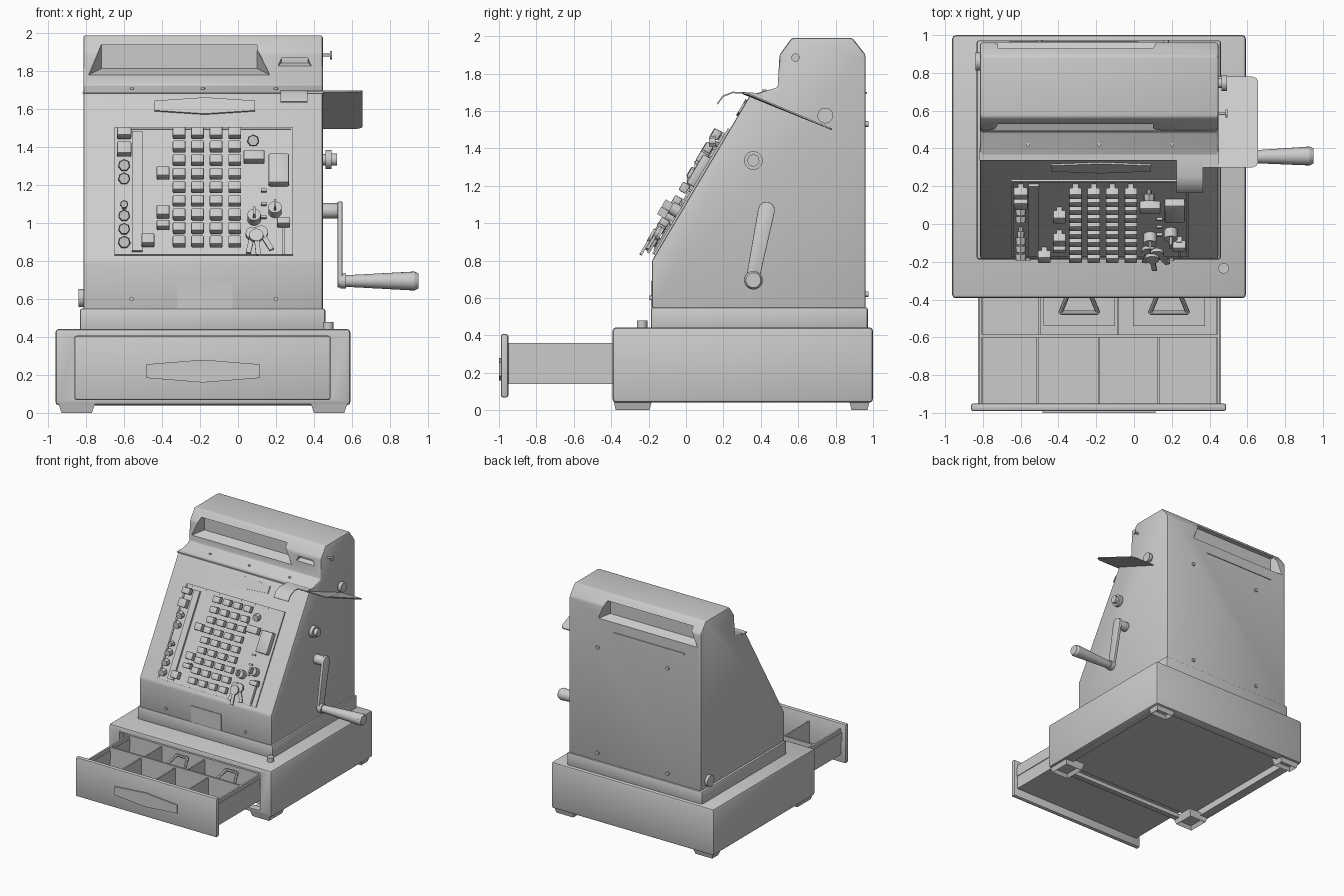
import bpy, bmesh, math
from mathutils import Matrix, Vector

cube = bpy.data.objects.get("Cube")
if cube:
    bpy.data.objects.remove(cube)

grey = bpy.data.materials.new("plain grey")
grey.use_nodes = True
grey.diffuse_color = (0.6, 0.6, 0.6, 1)
grey.node_tree.nodes["Principled BSDF"].inputs["Base Color"].default_value = (0.6, 0.6, 0.6, 1)

SIDE = Matrix(((0, 0, 1), (1, 0, 0), (0, 1, 0))).to_4x4()   # (y, z) profile swept along x
FRONT = Matrix.Rotation(math.pi / 2, 4, 'X')                # (x, z) profile swept to -y
TILT = math.radians(59.4)
MID = -0.185                                                # middle of the cabinet in x
W, E = -0.815, 0.447                                        # cabinet sides


def slant(x, z, w=0):
    """Frame on the sloping front whose origin, lifted by w, appears at height z."""
    z -= w * math.cos(TILT)
    base = Vector((x, -0.18 + (z - 0.8) * 0.591, z))
    rot = Matrix.Rotation(TILT, 4, 'X')
    return Matrix.Translation(base + rot @ Vector((0, 0, w))) @ rot


def box(bm, lo, hi, m=Matrix()):
    lo, hi = Vector(lo), Vector(hi)
    bmesh.ops.create_cube(bm, size=1, matrix=m @ Matrix.Translation((lo + hi) / 2) @ Matrix.Diagonal((*(hi - lo), 1)))


def block(bm, m, sx, sy, sz):
    box(bm, (-sx / 2, -sy / 2, -sz / 2), (sx / 2, sy / 2, sz / 2), m)


def prism(bm, pts, lo, hi, m=Matrix()):
    a = [bm.verts.new(m @ Vector((*p, lo))) for p in pts]
    b = [bm.verts.new(m @ Vector((*p, hi))) for p in pts]
    faces = [bm.faces.new(a[::-1]), bm.faces.new(b)]
    for i in range(len(pts)):
        j = (i + 1) % len(pts)
        faces.append(bm.faces.new((a[i], a[j], b[j], b[i])))
    bmesh.ops.recalc_face_normals(bm, faces=faces)


def rod(bm, p, q, r1, r2=None, n=20):
    p, q = Vector(p), Vector(q)
    m = Matrix.Translation((p + q) / 2) @ (q - p).to_track_quat('Z', 'Y').to_matrix().to_4x4()
    bmesh.ops.create_cone(bm, cap_ends=True, segments=n, radius1=r1, radius2=r1 if r2 is None else r2,
                          depth=(q - p).length, matrix=m)


def window_cutter(near, deep, x0, x1, z0, z1, flare, sill):
    """Recess along y whose sill widens and drops towards the opening."""
    bm = new()
    box(bm, (x0, min(near, deep), z0), (x1, max(near, deep), z1))
    for v in bm.verts:
        if v.co.z < (z0 + z1) / 2 and abs(v.co.y - near) < 0.001:
            v.co.x += flare if v.co.x > (x0 + x1) / 2 else -flare
            v.co.z -= sill
    return bm


def finish(name, bm, bevel=0, cutter=()):
    me = bpy.data.meshes.new(name)
    bm.to_mesh(me)
    ob = bpy.data.objects.new(name, me)
    bpy.context.collection.objects.link(ob)
    if bevel:
        mod = ob.modifiers.new("edge", 'BEVEL')
        mod.width, mod.segments, mod.limit_method = bevel, 2, 'ANGLE'
    helpers = []
    for c in cutter:
        cm = bpy.data.meshes.new("cutter")
        c.to_mesh(cm)
        co = bpy.data.objects.new("cutter", cm)
        co.hide_render = True
        bpy.context.collection.objects.link(co)
        mod = ob.modifiers.new("cut", 'BOOLEAN')
        mod.operation, mod.solver, mod.object = 'DIFFERENCE', 'EXACT', co
        helpers.append(co)
    # bake the modifiers, then smooth all but the sharp edges
    dg = bpy.context.evaluated_depsgraph_get()
    baked = bpy.data.meshes.new_from_object(ob.evaluated_get(dg))
    ob.modifiers.clear()
    for h in helpers:
        bpy.data.objects.remove(h)
    out = bmesh.new()
    out.from_mesh(baked)
    for f in out.faces:
        f.smooth = True
        f.material_index = 0
    for e in out.edges:
        e.smooth = len(e.link_faces) == 2 and e.calc_face_angle(0) < math.radians(38)
    out.to_mesh(baked)
    baked.materials.clear()
    baked.materials.append(grey)
    ob.data = baked


def new():
    return bmesh.new()


# base: shell with a drawer opening and a recessed floor
bm, hollow, mouth = new(), new(), new()
box(bm, (-0.963, -0.393, 0.04), (0.593, 1.0, 0.443))
box(hollow, (-0.87, -0.33, -0.1), (0.5, 0.92, 0.40))
box(mouth, (-0.86, -0.6, 0.075), (0.487, -0.2, 0.40))
finish("base", bm, 0.02, [hollow, mouth])
bm = new()
box(bm, (-0.88, -0.335, 0.1), (0.51, 0.93, 0.125))
finish("base_floor", bm)

# feet: tapered cups
bm = new()
for x in (-0.85, 0.48):
    for y0, y1 in ((-0.39, -0.18), (0.87, 0.985)):
        box(bm, (x - 0.1, y0, 0), (x + 0.1, y1, 0.06))
        for v in bm.verts[-8:]:
            if v.co.z < 0.03:
                v.co.x += 0.02 if v.co.x < x else -0.02
                v.co.y += 0.015 if v.co.y < (y0 + y1) / 2 else -0.015
bm.normal_update()
soles = [f for f in bm.faces if f.normal.z < -0.9]
bmesh.ops.inset_individual(bm, faces=soles, thickness=0.025, depth=0)
bmesh.ops.translate(bm, verts=list({v for f in soles for v in f.verts}), vec=(0, 0, 0.03))
finish("feet", bm)

# plinth and cabinet
bm = new()
box(bm, (-0.833, -0.187, 0.43), (0.46, 0.972, 0.55))
finish("plinth", bm, 0.012)
bm = new()
prism(bm, [(-0.182, 0.54), (-0.182, 0.80), (0.34, 1.68), (0.36, 1.69), (0.49, 1.725), (0.50, 1.90),
           (0.565, 1.99), (0.89, 1.99), (0.96, 1.90), (0.96, 0.54)], W, E, SIDE)
display = (-0.72, 0.10, 1.815, 1.94, 0.07, 0.035)
finish("cabinet", bm, 0.012, [window_cutter(0.49, 0.57, *display), window_cutter(0.97, 0.89, *display),
                              window_cutter(0.49, 0.53, 0.23, 0.37, 1.845, 1.87, 0.02, 0.02)])

# lid seam, lower front panel, back strip and screws
bm = new()
box(bm, (W - 0.004, 0.335, 1.682), (E + 0.004, 0.40, 1.692))
box(bm, (-0.32, -0.187, 0.55), (-0.03, -0.17, 0.69))
box(bm, (-0.66, 0.95, 1.69), (0.02, 0.967, 1.70))
finish("trim_strips", bm)
bm = new()
for x in (-0.56, 0.2):
    rod(bm, (x, -0.195, 0.6), (x, -0.17, 0.6), 0.012, n=12)
for x in (-0.5, 0.17):
    for z in (0.62, 1.53):
        rod(bm, (x, 0.95, z), (x, 0.975, z), 0.015, n=12)
for x in (-0.56, MID, 0.2):
    rod(bm, (x, 0.42, 1.69), (x, 0.42, 1.715), 0.01, n=12)
finish("screws", bm)


def emblem(name, m, half, tall):
    b = new()
    pts = [(-half, -tall * 0.6), (0, -tall), (half, -tall * 0.6), (half, tall * 0.6), (0, tall), (-half, tall * 0.6)]
    prism(b, pts, -0.005, 0.01, m)
    finish(name, b)


emblem("cabinet_plate", slant(-0.175, 1.615), 0.265, 0.05)
emblem("drawer_plate", Matrix.Translation((MID, -0.99, 0.22)) @ FRONT, 0.3, 0.06)

# keyboard bed with a raised rim
m = slant(-0.18, 1.165)
bm = new()
block(bm, m, 0.94, 0.78, 0.012)
for s in (-1, 1):
    block(bm, m @ Matrix.Translation((s * 0.465, 0, 0.006)), 0.012, 0.78, 0.012)
    block(bm, m @ Matrix.Translation((0, s * 0.385, 0.006)), 0.94, 0.012, 0.012)
block(bm, slant(-0.53, 1.165, 0.012), 0.055, 0.73, 0.024)
finish("keyboard_bed", bm)

# amount keys on stems
bm = new()
stems = new()
for x in (-0.31, -0.213, -0.115, -0.017):
    for row in range(9):
        z = 1.475 - row * 0.0715
        block(bm, slant(x, z, 0.05), 0.068, 0.052, 0.045)
        block(stems, slant(x, z, 0.02), 0.03, 0.02, 0.04)
finish("amount_keys", bm, 0.007)

# function keys: (x, z, width, height)
bm = new()
for x, z, sx, sy in ((-0.6, 1.475, 0.075, 0.05), (-0.6, 1.39, 0.075, 0.07), (-0.395, 1.265, 0.068, 0.06),
                     (-0.395, 1.06, 0.068, 0.06), (-0.395, 0.99, 0.068, 0.04), (-0.475, 0.91, 0.068, 0.06),
                     (0.085, 1.35, 0.11, 0.06), (0.24, 1.005, 0.07, 0.04)):
    block(bm, slant(x, z, 0.05), sx, sy, 0.05)
    block(stems, slant(x, z, 0.02), 0.03, 0.02, 0.04)
finish("function_keys", bm, 0.007)
bm = new()
block(bm, slant(0.215, 1.28, 0.03), 0.11, 0.18, 0.05)
finish("total_key", bm, 0.01)

# round buttons, turned to face the clerk
bm = new()
for x, z, r in ((-0.6, 1.305, 0.033), (-0.6, 1.235, 0.033), (-0.6, 1.10, 0.022), (-0.6, 1.04, 0.032),
                (-0.6, 0.97, 0.032), (-0.6, 0.90, 0.034), (0.08, 1.435, 0.033)):
    m = slant(x, z, 0.045)
    c = m.translation
    rod(bm, c + Vector((0, 0.015, 0)), c - Vector((0, 0.02, 0)), r, r * 0.85, 7)
    rod(stems, m @ Vector((0, 0, -0.045)), c, 0.012, n=8)
for z in (1.17, 1.1, 1.03):
    block(stems, slant(0.135, z, 0.01), 0.03, 0.015, 0.02)
block(stems, slant(0.24, 0.91, 0.01), 0.012, 0.18, 0.02)
finish("round_buttons", bm)
finish("key_stems", stems)

# two locks, with keys hanging from one of them
bm = new()
for x, z in ((0.085, 1.03), (0.195, 1.07)):
    m = slant(x, z, 0.03)
    rod(bm, m @ Vector((0, 0, -0.03)), m @ Vector((0, 0, 0.03)), 0.035)
    block(bm, m @ Matrix.Translation((0, 0, 0.05)), 0.012, 0.045, 0.05)
finish("locks", bm)
bm = new()
for x, z, w, turn in ((0.07, 0.91, 0.04, -0.2), (0.10, 0.90, 0.07, 0.1), (0.14, 0.92, 0.055, 0.5)):
    m = slant(x, z, w) @ Matrix.Rotation(turn, 4, 'Z')
    rod(bm, m @ Vector((0, 0.04, -0.01)), m @ Vector((0, 0.04, 0.01)), 0.038, n=12)
    block(bm, m @ Matrix.Translation((0, -0.03, 0)), 0.026, 0.1, 0.014)
finish("hanging_keys", bm)

# receipt tray with rounded outer corners and a curled tongue
bm = new()
outline = [(E, 0.30), (0.63, 0.30), (0.648, 0.308), (0.656, 0.325), (0.656, 0.755), (0.648, 0.772),
           (0.63, 0.78), (E, 0.78)]
prism(bm, outline, -0.004, 0.004)
for v in bm.verts:
    v.co.z += 1.695 - max(0, v.co.y - 0.345) * 0.445
prism(bm, [(0.17, 1.635), (0.20, 1.675), (0.25, 1.695), (0.36, 1.69), (0.36, 1.698), (0.25, 1.703),
           (0.195, 1.682), (0.165, 1.64)], 0.225, 0.365, SIDE)
prism(bm, [(0.30, 1.692), (0.36, 1.69), (0.36, 1.698), (0.30, 1.70)], 0.36, 0.45, SIDE)
finish("receipt_tray", bm)

# side knobs, pin and the lock on the other side
bm = new()
for y, z, r, reach in ((0.36, 1.335, 0.032, 0.03), (0.36, 1.335, 0.05, 0), (0.745, 1.575, 0.042, 0)):
    rod(bm, (E + 0.015 + reach, y, z), (E + 0.045 + reach, y, z), r)
    rod(bm, (E - 0.01, y, z), (E + 0.03, y, z), r * 0.6)
rod(bm, (E - 0.01, 0.585, 1.885), (0.49, 0.585, 1.885), 0.008)
rod(bm, (0.485, 0.585, 1.885), (0.495, 0.585, 1.885), 0.022)
rod(bm, (-0.84, 0.86, 0.605), (-0.80, 0.86, 0.605), 0.048)
rod(bm, (0.475, -0.235, 0.43), (0.475, -0.235, 0.48), 0.028)
finish("side_knobs", bm)

# crank arm and handle
bm = new()
rod(bm, (E - 0.01, 0.43, 1.065), (0.53, 0.43, 1.065), 0.04)
top, end = Vector((0.43, 1.07)), Vector((0.355, 0.695))
arm = [top + 0.045 * Vector((math.cos(a), math.sin(a))) for a in (math.radians(30 * i - 10) for i in range(7))]
arm += [end + 0.035 * Vector((math.cos(a), math.sin(a))) for a in (math.radians(30 * i + 170) for i in range(7))]
prism(bm, arm, 0.525, 0.55, SIDE)
finish("crank_arm", bm, 0.004)
bm = new()
rod(bm, (0.54, 0.355, 0.695), (0.57, 0.355, 0.695), 0.04)
rod(bm, (0.56, 0.355, 0.695), (0.93, 0.36, 0.695), 0.03, 0.05)
rod(bm, (0.93, 0.36, 0.695), (0.95, 0.36, 0.695), 0.05, 0.04)
finish("crank_handle", bm)

# open drawer: front, sides, floor, dividers
bm = new()
box(bm, (-0.863, -0.99, 0.068), (0.488, -0.95, 0.407))
finish("drawer_front", bm, 0.012)
bm = new()
for x in (-0.82, 0.44):
    box(bm, (x, -0.955, 0.14), (x + 0.015, -0.32, 0.36))
    box(bm, (x - 0.006, -0.955, 0.255), (x + 0.021, -0.32, 0.33))
for y in (-0.6, -0.335):
    box(bm, (-0.82, y, 0.14), (0.45, y + 0.015, 0.36))
box(bm, (-0.82, -0.955, 0.14), (0.45, -0.32, 0.155))
for x in (-0.51, MID, 0.13):
    box(bm, (x - 0.006, -0.955, 0.15), (x + 0.006, -0.59, 0.345))
for x in (-0.5, -0.085):
    box(bm, (x - 0.006, -0.59, 0.15), (x + 0.006, -0.32, 0.345))
finish("drawer_tray", bm)

# note clips
bm = new()
for x in (-0.29, 0.185):
    box(bm, (x - 0.19, -0.54, 0.2), (x + 0.19, -0.34, 0.21))
    path = [(x - 0.1, -0.47, 0.24), (x - 0.05, -0.35, 0.32), (x + 0.05, -0.35, 0.32), (x + 0.1, -0.47, 0.24)]
    for p, q in zip(path, path[1:] + path[:1]):
        rod(bm, p, q, 0.012, n=8)
finish("note_clips", bm)
